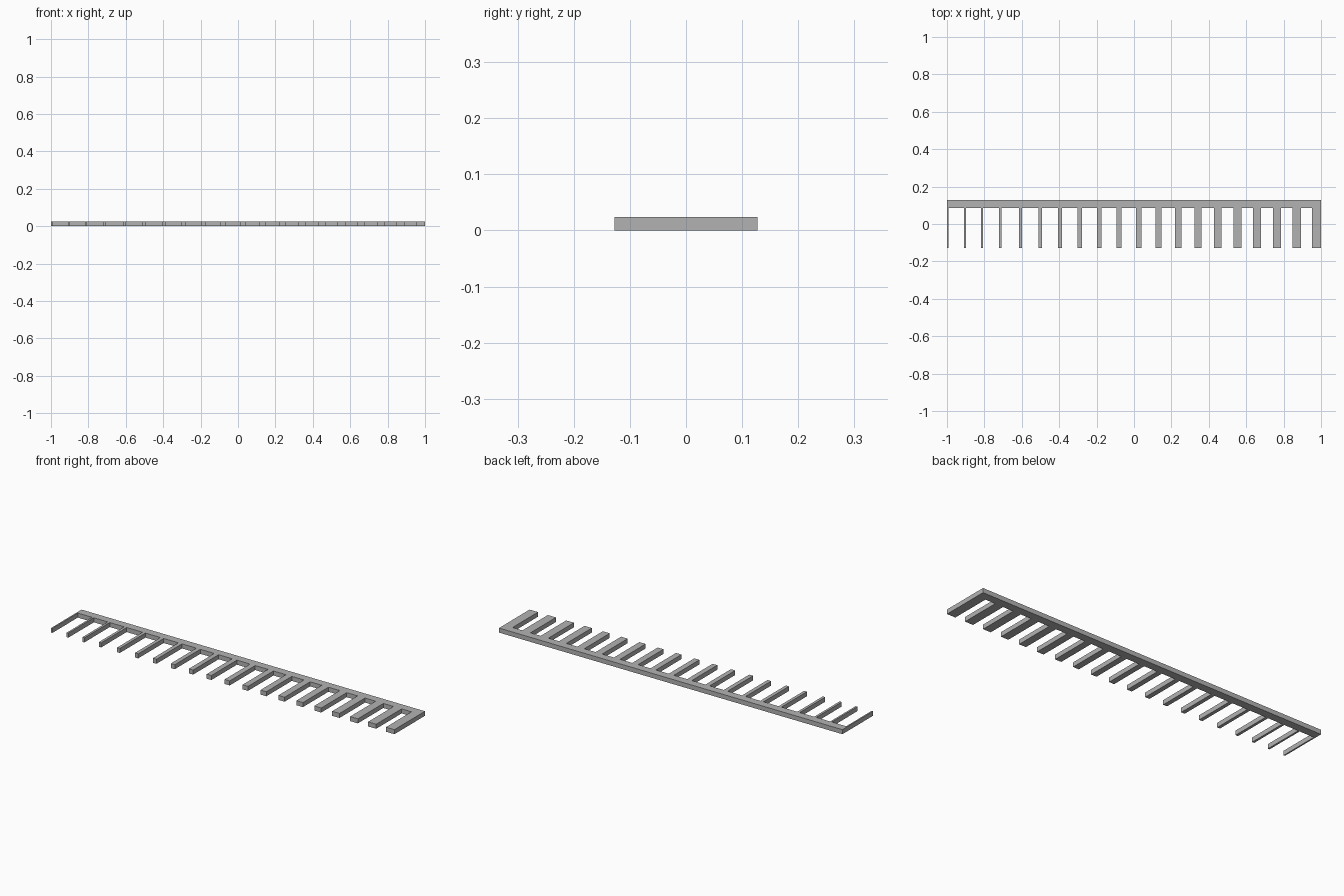
import bpy
import bmesh

cube = bpy.data.objects.get("Cube")
if cube:
    bpy.data.objects.remove(cube)

COUNT = 20
THICKNESS = 0.024
BACK, SPINE_FRONT, TIP = 0.127, 0.085, -0.127

steel = bpy.data.materials.new("plain grey")
steel.use_nodes = True
colour = (0.45, 0.45, 0.45, 1)
steel.diffuse_color = colour
steel.node_tree.nodes["Principled BSDF"].inputs["Base Color"].default_value = colour


def tooth_span(i):
    """Left and right edge of a tooth; teeth widen steadily towards +x."""
    width = 0.0075 + 0.0022 * i
    narrow_starts = (-1.0, -0.909, -0.818, -0.722)
    if i < len(narrow_starts):
        left = narrow_starts[i]
    else:
        left = 1 - 0.0493 - 0.1044 * (COUNT - 1 - i)
    right = 1.0 if i == COUNT - 1 else left + width
    return left, right


# Comb outline: back edge of the spine, then in and out around every tooth
outline = [(1, BACK), (-1, BACK)]
for i in range(COUNT):
    left, right = tooth_span(i)
    if i > 0:
        outline.append((left, SPINE_FRONT))
    outline += [(left, TIP), (right, TIP)]
    if i < COUNT - 1:
        outline.append((right, SPINE_FRONT))

# Extrude the outline into a flat plate
bm = bmesh.new()
base = bm.faces.new([bm.verts.new((x, y, 0)) for x, y in outline])
result = bmesh.ops.extrude_face_region(bm, geom=[base], use_keep_orig=True)
top = [g for g in result["geom"] if isinstance(g, bmesh.types.BMVert)]
bmesh.ops.translate(bm, vec=(0, 0, THICKNESS), verts=top)
bmesh.ops.recalc_face_normals(bm, faces=bm.faces)

mesh = bpy.data.meshes.new("toothed_plate")
bm.to_mesh(mesh)
bm.free()
mesh.materials.append(steel)
plate = bpy.data.objects.new("toothed_plate", mesh)
bpy.context.collection.objects.link(plate)
